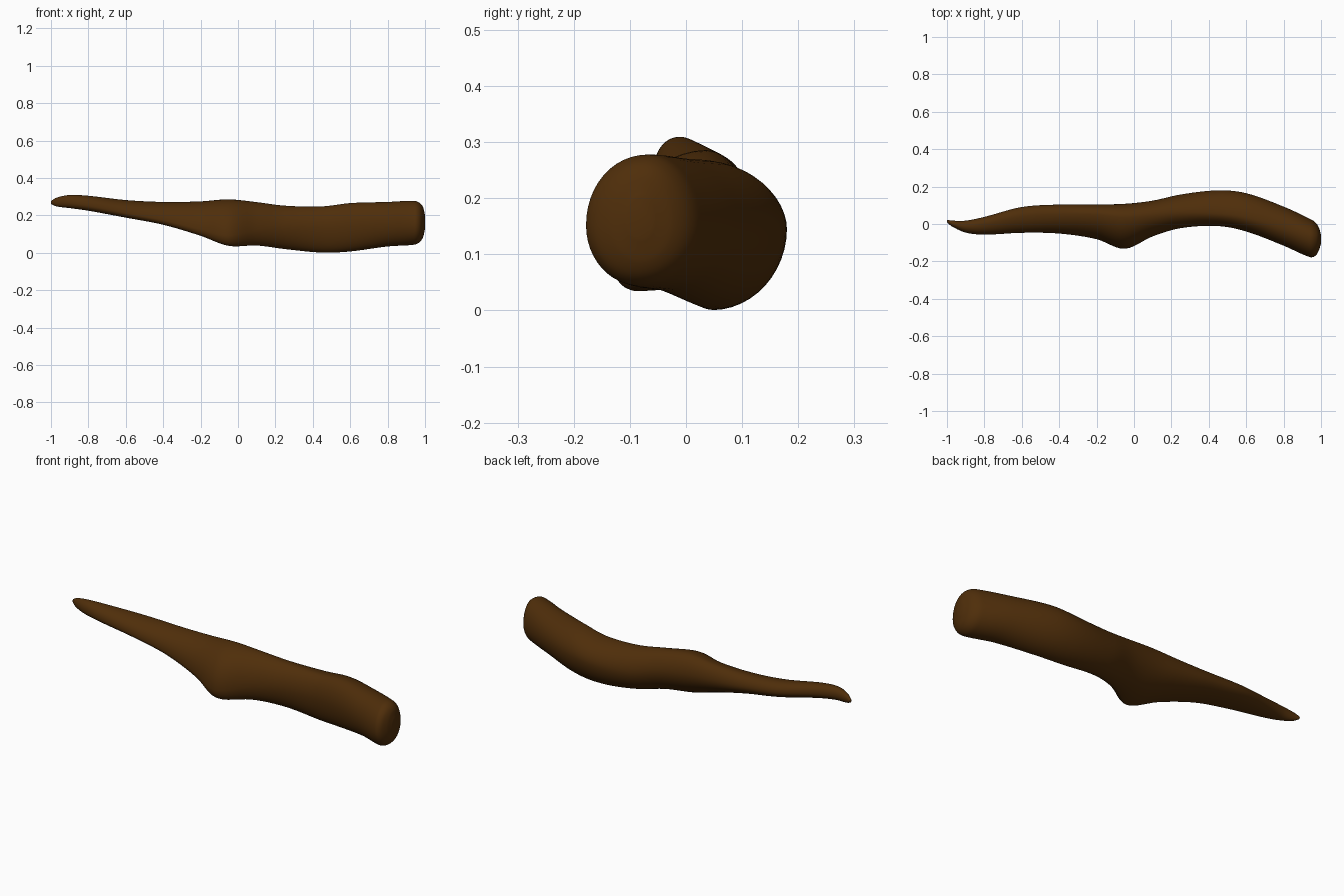
import bpy, bmesh, math

if "Cube" in bpy.data.objects:
    bpy.data.objects.remove(bpy.data.objects["Cube"])

# Extents along the length: x, y min, y max, z min, z max
EXTENTS = [
    (-1.00, 0.008, 0.022, 0.261, 0.277),
    (-0.97, -0.015, 0.018, 0.248, 0.295),
    (-0.90, -0.046, 0.018, 0.239, 0.309),
    (-0.80, -0.057, 0.038, 0.225, 0.305),
    (-0.60, -0.047, 0.091, 0.188, 0.282),
    (-0.40, -0.051, 0.104, 0.150, 0.272),
    (-0.20, -0.081, 0.105, 0.091, 0.275),
    (-0.05, -0.133, 0.108, 0.037, 0.286),
    (0.10, -0.066, 0.125, 0.039, 0.271),
    (0.25, -0.022, 0.158, 0.020, 0.252),
    (0.45, -0.011, 0.180, 0.001, 0.248),
    (0.60, -0.040, 0.165, 0.007, 0.266),
    (0.80, -0.116, 0.093, 0.034, 0.272),
    (0.94, -0.177, 0.028, 0.043, 0.278),
    (0.97, -0.170, 0.008, 0.056, 0.268),
    (0.99, -0.138, -0.022, 0.085, 0.243),
    (1.00, -0.103, -0.060, 0.130, 0.200),
]
# Section shape: x, where top / bottom / front / back points lie (0-1), roundness
SHAPE = [
    (-1.00, 0.50, 0.50, 0.50, 0.50, 2.0),
    (-0.80, 0.58, 0.35, 0.35, 0.50, 2.1),
    (-0.40, 0.67, 0.17, 0.20, 0.55, 1.95),
    (-0.05, 0.70, 0.15, 0.22, 0.60, 1.95),
    (0.25, 0.45, 0.38, 0.50, 0.52, 1.9),
    (0.50, 0.35, 0.32, 0.55, 0.58, 1.95),
    (1.00, 0.56, 0.50, 0.45, 0.45, 2.05),
]


def sample(table, x):
    """Smooth interpolation of a table at x."""
    i = 0
    while i < len(table) - 2 and x > table[i + 1][0]:
        i += 1

    def slope(j, k):
        a, b = max(j - 1, 0), min(j + 1, len(table) - 1)
        return (table[b][k] - table[a][k]) / (table[b][0] - table[a][0])

    p, q = table[i], table[i + 1]
    h = q[0] - p[0]
    t = (x - p[0]) / h
    return [(2*t**3 - 3*t*t + 1) * p[k] + (t**3 - 2*t*t + t) * h * slope(i, k)
            + (3*t*t - 2*t**3) * q[k] + (t**3 - t*t) * h * slope(i + 1, k)
            for k in range(1, len(p))]


def section(x, count=48):
    """Closed ring of four rounded quadrants meeting at the extreme points."""
    y0, y1, z0, z1 = sample(EXTENTS, x)
    top, bottom, front, back, n = sample(SHAPE, x)
    w, h = y1 - y0, z1 - z0
    ring = []
    for k in range(count):
        a = 2 * math.pi * k / count
        c, s = math.cos(a), math.sin(a)
        u, v = abs(c) ** (2 / n), abs(s) ** (2 / n)
        cy = y0 + w * (top if s >= 0 else bottom)
        cz = z0 + h * (back if c >= 0 else front)
        y = cy + u * ((y1 if c >= 0 else y0) - cy)
        z = cz + v * ((z1 if s >= 0 else z0) - cz)
        ring.append((x, y, z))
    return ring


# Sample positions, six per interval
xs = []
for p, q in zip(EXTENTS, EXTENTS[1:]):
    xs += [p[0] + (q[0] - p[0]) * i / 6 for i in range(6)]
xs.append(EXTENTS[-1][0])

# Skin the rings into one carved piece
bm = bmesh.new()
rings = [[bm.verts.new(co) for co in section(x)] for x in xs]
for a, b in zip(rings, rings[1:]):
    for k in range(len(a)):
        m = (k + 1) % len(a)
        bm.faces.new((a[k], a[m], b[m], b[k]))
bm.faces.new(rings[0])
bm.faces.new(rings[-1])
bmesh.ops.recalc_face_normals(bm, faces=bm.faces)
for f in bm.faces:
    f.smooth = True

mesh = bpy.data.meshes.new("carved_stick")
bm.to_mesh(mesh)
bm.free()

wood = bpy.data.materials.new("dark_brown_wood")
wood.diffuse_color = (0.078, 0.027, 0.003, 1.0)
wood.use_nodes = True
wood.node_tree.nodes["Principled BSDF"].inputs["Base Color"].default_value = wood.diffuse_color
mesh.materials.append(wood)
stick = bpy.data.objects.new("carved_stick", mesh)
bpy.context.collection.objects.link(stick)

# Soften the creases
soft = stick.modifiers.new("soften", 'SMOOTH')
soft.factor = 0.3
soft.iterations = 2
